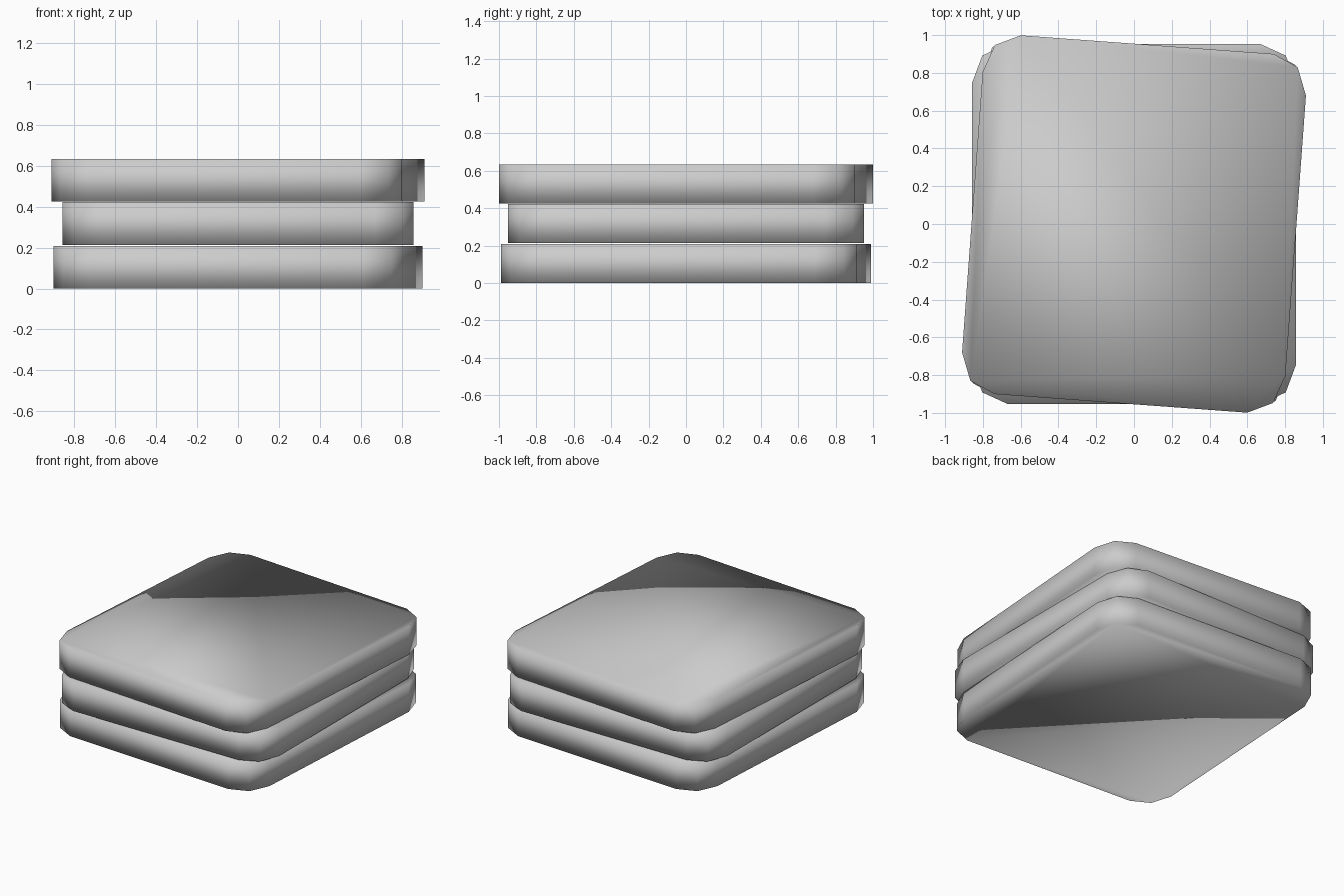
import bpy, bmesh, math

cube = bpy.data.objects.get("Cube")
if cube:
    bpy.data.objects.remove(cube, do_unlink=True)

HALF_X, HALF_Y = 0.858, 0.952      # slab half sizes
RADIUS_X, RADIUS_Y = 0.187, 0.207  # corner rounding
THICKNESS = 0.208

grey = bpy.data.materials.new("plain_grey")
grey.use_nodes = True
colour = (0.6, 0.6, 0.6, 1)
grey.diffuse_color = colour
grey.node_tree.nodes["Principled BSDF"].inputs["Base Color"].default_value = colour


def outline():
    """Rounded rectangle with two facets at each corner."""
    points = []
    for corner, (sx, sy) in enumerate([(1, 1), (-1, 1), (-1, -1), (1, -1)]):
        for step in range(3):
            a = math.radians(corner * 90 + step * 45)
            points.append((sx * (HALF_X - RADIUS_X) + RADIUS_X * math.cos(a),
                           sy * (HALF_Y - RADIUS_Y) + RADIUS_Y * math.sin(a)))
    return points


def slab(name, base, turn):
    bm = bmesh.new()
    cap = bm.faces.new([bm.verts.new((x, y, 0)) for x, y in outline()])
    raised = bmesh.ops.extrude_face_region(bm, geom=[cap], use_keep_orig=True)
    top = [v for v in raised["geom"] if isinstance(v, bmesh.types.BMVert)]
    bmesh.ops.translate(bm, verts=top, vec=(0, 0, THICKNESS))
    bmesh.ops.recalc_face_normals(bm, faces=bm.faces)
    # soft shading runs over the rims as well
    for face in bm.faces:
        face.smooth = True
    mesh = bpy.data.meshes.new(name)
    bm.to_mesh(mesh)
    bm.free()
    mesh.materials.append(grey)
    obj = bpy.data.objects.new(name, mesh)
    obj.location.z = base
    obj.rotation_euler.z = math.radians(turn)
    bpy.context.collection.objects.link(obj)


# three stacked slabs, the outer two slightly twisted
slab("bottom_slab", 0, -3.4)
slab("middle_slab", 0.214, 0)
slab("top_slab", 0.425, -4.2)
